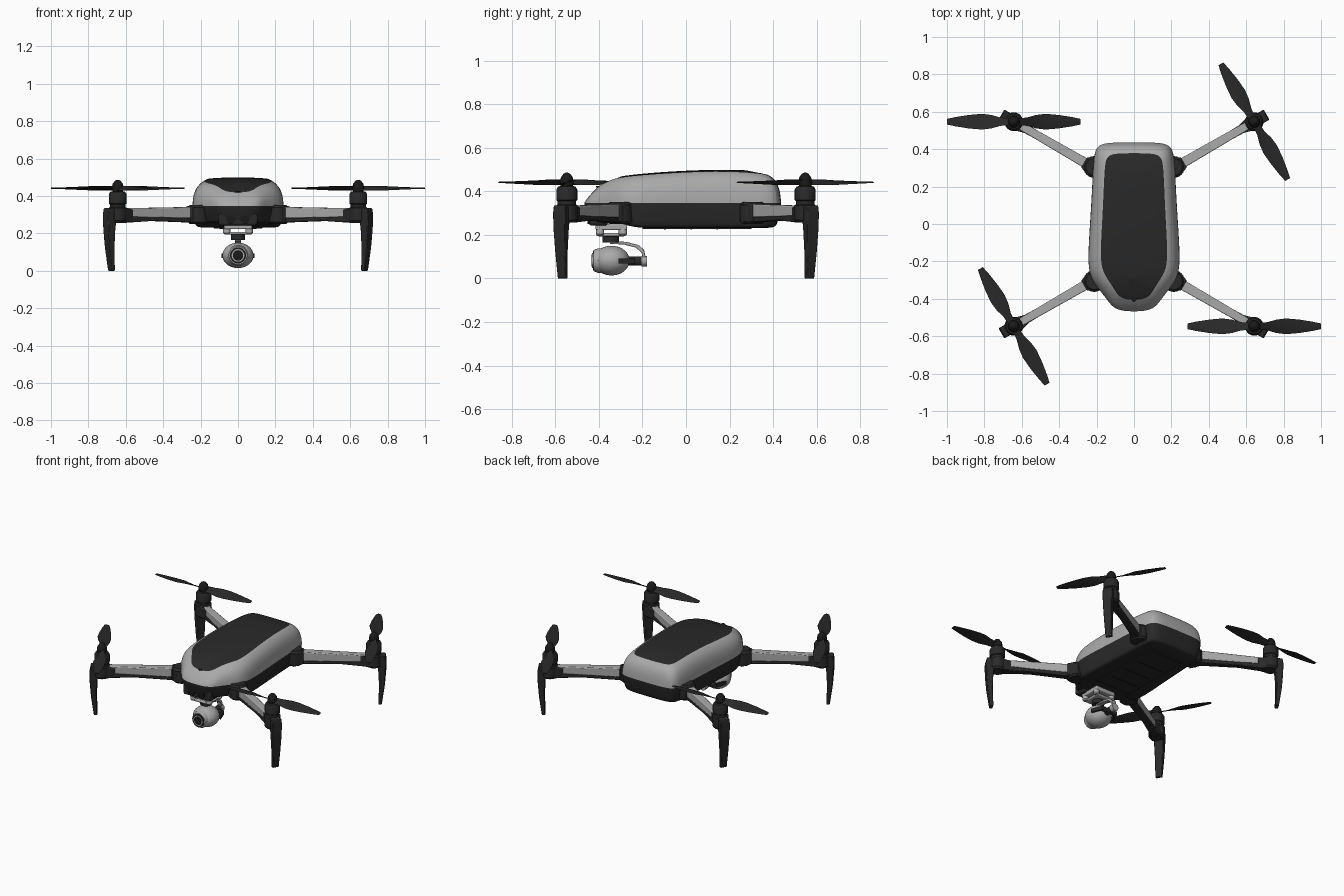
import bpy, bmesh, math
from mathutils import Matrix, Vector

if "Cube" in bpy.data.objects:
    bpy.data.objects.remove(bpy.data.objects["Cube"])


def material(name, v):
    m = bpy.data.materials.new(name)
    m.diffuse_color = (v, v, v, 1)
    m.use_nodes = True
    m.node_tree.nodes["Principled BSDF"].inputs["Base Color"].default_value = m.diffuse_color
    return m


LIGHT = material("light grey", 0.40)
DARK = material("charcoal", 0.022)
BLACK = material("black", 0.010)


def finish(name, bm, mats, matrix=None, bevel=0, subsurf=0, angle=35):
    bmesh.ops.recalc_face_normals(bm, faces=bm.faces[:])
    me = bpy.data.meshes.new(name)
    bm.to_mesh(me)
    bm.free()
    for m in mats:
        me.materials.append(m)
    ob = bpy.data.objects.new(name, me)
    bpy.context.collection.objects.link(ob)
    if matrix:
        ob.matrix_world = matrix
    if bevel:
        mod = ob.modifiers.new("bevel", 'BEVEL')
        mod.width, mod.segments = bevel, 2
    if subsurf:
        mod = ob.modifiers.new("smooth", 'SUBSURF')
        mod.levels = mod.render_levels = subsurf
    bpy.ops.object.select_all(action='DESELECT')
    ob.select_set(True)
    bpy.context.view_layer.objects.active = ob
    bpy.ops.object.shade_smooth_by_angle(angle=math.radians(angle))
    return ob


def loft(name, rings, mats, dark_from=None, strip_cap=False, **kw):
    """Skin closed rings; strip_cap closes only the last one, with cross strips."""
    bm = bmesh.new()
    vs = [[bm.verts.new(p) for p in r] for r in rings]
    n = len(rings[0])
    for k in range(len(vs) - 1):
        for i in range(n):
            j = (i + 1) % n
            f = bm.faces.new((vs[k][i], vs[k][j], vs[k + 1][j], vs[k + 1][i]))
            f.material_index = int(dark_from is not None and k >= dark_from)
    if strip_cap:
        r = vs[-1]
        for i in range(n // 2):
            q = list(dict.fromkeys((r[i], r[i + 1], r[n - i - 1], r[-i])))
            bm.faces.new(q).material_index = int(dark_from is not None)
    else:
        bm.faces.new(vs[0])
        bm.faces.new(vs[-1])
    return finish(name, bm, mats, **kw)


def box(name, lo, hi, mat, bevel=0.006):
    bm = bmesh.new()
    lo, hi = Vector(lo), Vector(hi)
    bmesh.ops.create_cube(bm, size=1)
    bmesh.ops.scale(bm, vec=hi - lo, verts=bm.verts)
    bmesh.ops.translate(bm, vec=(lo + hi) / 2, verts=bm.verts)
    return finish(name, bm, [mat], bevel=bevel)


def lathe(name, profile, mat, matrix, n=24):
    """Turned part: profile of (radius, height) about local z."""
    rings = [[(r * math.cos(2 * math.pi * i / n), r * math.sin(2 * math.pi * i / n), z)
              for i in range(n)] for r, z in profile]
    return loft(name, rings, [mat], matrix=matrix)


def cyl(name, r, z0, z1, mat, matrix):
    return lathe(name, [(r, z0), (r, z1)], mat, matrix)


# Body plan outline, right half from tail to nose, then mirrored
half = [(0, .437), (.125, .436), (.195, .424), (.216, .37), (.223, .2), (.235, 0), (.247, -.18),
        (.238, -.275), (.20, -.335), (.15, -.395), (.115, -.447), (.06, -.466), (0, -.467)]
outline = half + [(-x, y) for x, y in half[-2:0:-1]]


def crown(y):
    drop = .12 if y < .2 else .6
    return .500 - drop * (y - .2) ** 2 - 3 * max(0, -.3 - y) ** 2


# Upper shell with dark top panel
levels = [(0, 1, 1), (.35, .99, .992), (.7, .925, .967), (.9, .80, .915),
          (.955, .715, .86), (.965, .70, .845), (1, .42, .62)]
rings = [[(x * sx, y * sy, .347 + t * (crown(y * sy) - .347)) for x, y in outline]
         for t, sx, sy in levels]
loft("upper_shell", rings, [LIGHT, DARK], dark_from=4, strip_cap=True, subsurf=2)

# Lower hull, its belly stepping up under the nose
levels = [(.347, 1, 1), (.335, 1.0, 1.0), (.27, .96, .97), (.24, .93, .95), (.231, .87, .90),
          (.231, .5, .6)]
rings = [[(x * sx, y * sy, z + (.022 if y < -.3 and z < .3 else 0)) for x, y in outline]
         for z, sx, sy in levels]
loft("lower_hull", rings, [DARK], strip_cap=True, subsurf=2)
box("belly_battery_cover", (-.13, -.20, .226), (.13, .30, .235), DARK, .003)
for i, y in enumerate((-.10, .02, .14)):
    box(f"belly_groove_{i}", (-.10, y, .2245), (.10, y + .008, .228), BLACK, 0)

# Panel button and forward sensors
cyl("nose_button", .014, .0, .006, BLACK, Matrix.Translation((0, -.40, .418)))
box("sensor_chin", (-.105, -.445, .242), (.105, -.36, .312), DARK, .012)
FRONT = Matrix.Rotation(math.pi / 2, 4, 'X')      # local z points to -y
for s in (-1, 1):
    cyl("front_sensor", .024, 0, .012, BLACK, Matrix.Translation((s * .038, -.44, .275)) @ FRONT)

# Four arms, each with motor, leg and propeller
for sx in (-1, 1):
    for sy in (-1, 1):
        tag = ("rear" if sy > 0 else "front") + ("_right" if sx > 0 else "_left")
        place = Matrix.Translation((sx * .643, sy * .547, 0))
        out = place @ Matrix.Rotation(math.atan2(.245 * sy, .425 * sx), 4, 'Z')

        def bar(name, rows, mat, bevel=.005):
            # rows: (distance, half width, bottom, top) along the arm
            loft(name, [[(d, -w, a), (d, w, a), (d, w, b), (d, -w, b)] for d, w, a, b in rows],
                 [mat], matrix=out, bevel=bevel)

        bar(tag + "_arm", [(-.50, .027, .28, .342), (-.03, .021, .287, .334)], LIGHT)
        bar(tag + "_arm_underside", [(-.50, .024, .256, .284), (-.20, .021, .266, .288),
                                     (-.03, .025, .256, .292)], DARK)
        bar(tag + "_motor_collar", [(-.085, .022, .262, .325), (-.02, .04, .258, .338)], DARK)
        lathe(tag + "_hinge", [(.045, .25), (.058, .262), (.058, .338), (.045, .352)], DARK,
              Matrix.Translation((sx * .213, sy * .305, 0)))
        bar(tag + "_hinge_sleeve", [(-.50, .055, .25, .348), (-.435, .032, .262, .344)], DARK)

        lathe(tag + "_motor", [(.040, .256), (.05, .268), (.05, .335), (.042, .34), (.042, .355),
                               (.048, .36), (.048, .408), (.040, .422), (.024, .425),
                               (.024, .432)], DARK, place)
        # Leg: curved blade tapering to the ground
        rows = [(.335, .025, .070, .030), (.30, .020, .076, .031), (.22, .030, .074, .029),
                (.12, .033, .066, .025), (.0, .028, .049, .021)]
        loft(tag + "_leg", [[(a, -w, z), (b, -w, z), (b, w, z), (a, w, z)]
                            for z, a, b, w in rows], [DARK], matrix=out, bevel=.004)
        # Propeller: two twisted blades and a spinner
        turn = 0 if sx * sy < 0 else 120
        for k in range(2):
            spin = place @ Matrix.Rotation(math.radians(turn + 180 * k), 4, 'Z')
            rows = [(.015, .018, .012), (.07, .022, .013), (.12, .036, .013), (.17, .042, .010),
                    (.24, .036, .007), (.31, .025, .004), (.357, .015, .002)]
            loft(f"{tag}_blade_{k}",
                 [[(d, -w, .441 - h), (d, 0, .438), (d, w, .441 + h), (d, 0, .445)]
                  for d, w, h in rows], [DARK], matrix=spin, angle=60)
        lathe(tag + "_spinner", [(.028, .425), (.032, .445), (.027, .465), (.015, .481),
                                 (.004, .486)], BLACK, place)

# Gimbal mount: two plates with dampers and a neck
box("gimbal_upper_plate", (-.075, -.415, .222), (.075, -.27, .25), LIGHT)
box("gimbal_lower_plate", (-.06, -.405, .193), (.06, -.28, .208), LIGHT)
for x in (-.06, .06):
    for y in (-.395, -.29):
        lathe("gimbal_damper", [(.012, .195), (.019, .203), (.019, .222), (.013, .235)], LIGHT,
              Matrix.Translation((x, y, 0)))
cyl("gimbal_neck", .038, .165, .195, DARK, Matrix.Translation((0, -.345, 0)))

# Swing arm behind the camera
path = [(-.345, .165), (-.28, .162), (-.225, .148), (-.198, .125), (-.190, .085)]
loft("gimbal_arm", [[(-.016, y - .006, z - .006), (.016, y - .006, z - .006),
                     (.016, y + .006, z + .006), (-.016, y + .006, z + .006)]
                    for y, z in path], [LIGHT], bevel=.003)
cyl("gimbal_roll_cap", .024, .178, .205, LIGHT,
    Matrix.Translation((0, 0, .08)) @ Matrix.Rotation(math.pi, 4, 'Z') @ FRONT
    @ Matrix.Rotation(0, 4, 'Z'))
bpy.context.object.matrix_world = Matrix.Translation((0, 0, .08)) @ FRONT
cyl("gimbal_roll_motor", .021, .205, .27, DARK, Matrix.Translation((0, 0, .08)) @ FRONT)
box("gimbal_yoke", (-.06, -.255, .065), (.06, -.235, .095), DARK)
for s in (-1, 1):
    loft("gimbal_yoke_side", [[(s * a, y, .068), (s * b, y, .068), (s * b, y, .092),
                               (s * a, y, .092)]
                              for y, a, b in ((-.235, .045, .06), (-.31, .074, .087))], [DARK])

# Camera ball and lens
bm = bmesh.new()
bmesh.ops.create_uvsphere(bm, u_segments=32, v_segments=20, radius=1)
bmesh.ops.scale(bm, vec=(.083, .083, .068), verts=bm.verts)
finish("camera_ball", bm, [LIGHT], matrix=Matrix.Translation((0, -.342, .082)))
lens = Matrix.Translation((0, 0, .082)) @ FRONT
lathe("camera_front", [(.058, .36), (.056, .405), (.048, .425)], LIGHT, lens)
cyl("lens_bezel", .043, .40, .428, BLACK, lens)
cyl("lens_ring", .034, .42, .431, LIGHT, lens)
cyl("lens_glass", .028, .42, .433, BLACK, lens)
